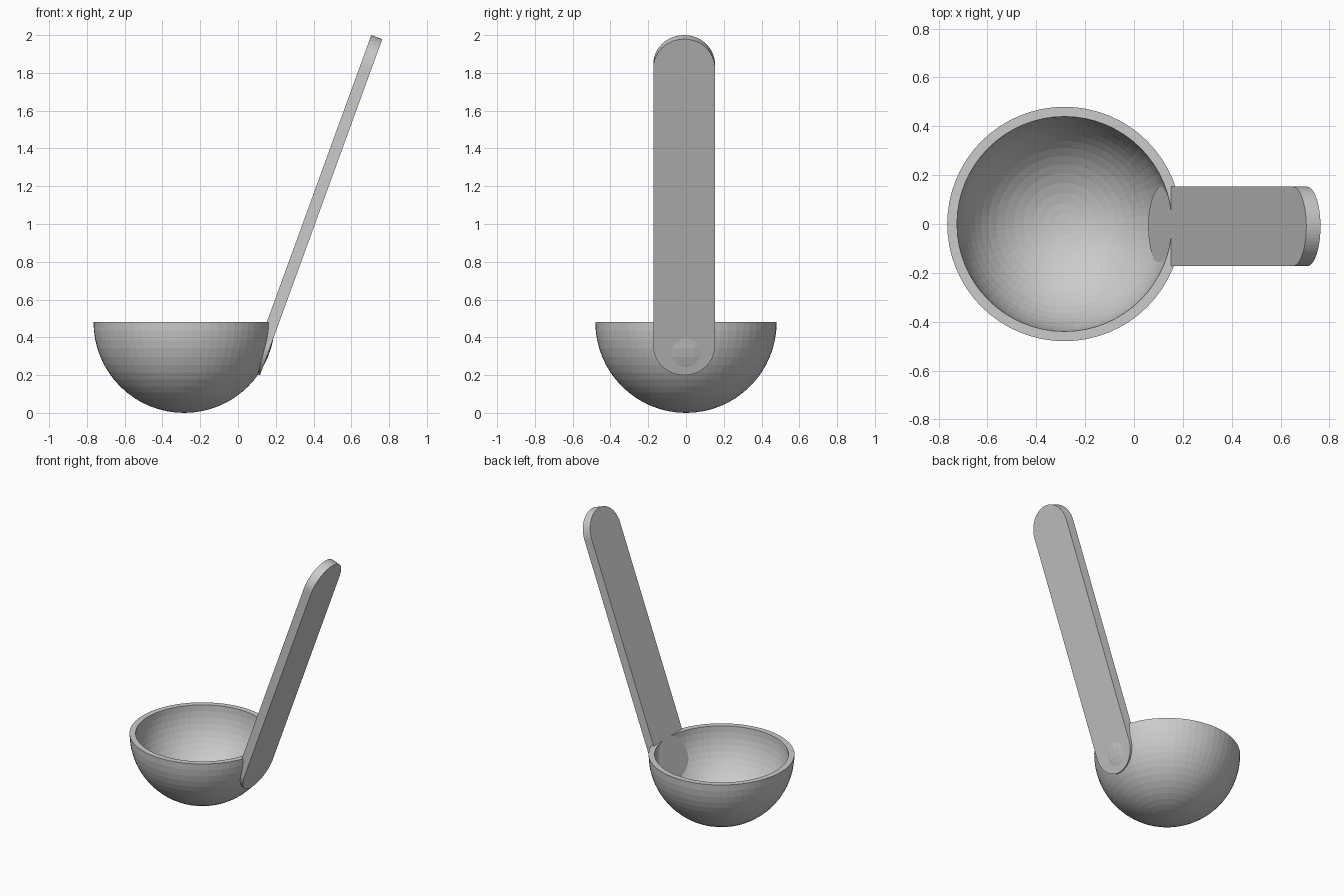
import bpy, bmesh
from math import sin, cos, pi, radians
from mathutils import Vector, Matrix

if "Cube" in bpy.data.objects:
    bpy.data.objects.remove(bpy.data.objects["Cube"])

CENTRE = Vector((-0.285, 0, 0.48))   # centre of the bowl's rim plane
R_OUT, R_IN = 0.48, 0.44
TILT = radians(20)


def add_object(name, bm):
    bmesh.ops.recalc_face_normals(bm, faces=bm.faces)
    mesh = bpy.data.meshes.new(name)
    bm.to_mesh(mesh)
    bm.free()
    obj = bpy.data.objects.new(name, mesh)
    bpy.context.collection.objects.link(obj)
    return obj


# Bowl: faceted half shell, lathed from an outer and an inner arc
bm = bmesh.new()
steps = 16
outer = [(R_OUT * sin(i * pi / 2 / steps), -R_OUT * cos(i * pi / 2 / steps)) for i in range(steps + 1)]
inner = [(x * R_IN / R_OUT, z * R_IN / R_OUT) for x, z in reversed(outer)]
verts = [bm.verts.new((x, 0, z)) for x, z in outer + inner]
edges = [bm.edges.new(pair) for pair in zip(verts, verts[1:])]
bmesh.ops.spin(bm, geom=verts + edges, cent=(0, 0, 0), axis=(0, 0, 1),
               angle=2 * pi, steps=64, use_duplicate=False)
bmesh.ops.remove_doubles(bm, verts=bm.verts, dist=1e-4)
bmesh.ops.dissolve_degenerate(bm, edges=bm.edges, dist=1e-5)
bowl = add_object("bowl", bm)
bowl.location = CENTRE

# Handle: flat bar with two rounded ends, leaning outward through the bowl wall
bm = bmesh.new()
half, thick, z0, z1 = 0.163, 0.062, -0.126, 1.767
n = 32
outline = [(half * cos(i * pi / n), z1 - half + half * sin(i * pi / n)) for i in range(n + 1)]
outline += [(-half * cos(i * pi / n), z0 + half - half * sin(i * pi / n)) for i in range(n + 1)]
face = bm.faces.new([bm.verts.new((0.473, y, z)) for y, z in outline])
ext = bmesh.ops.extrude_face_region(bm, geom=[face])
moved = [g for g in ext["geom"] if isinstance(g, bmesh.types.BMVert)]
bmesh.ops.translate(bm, verts=moved, vec=(-thick, 0, 0))
if not face.is_valid or len(bm.faces) == len(outline) + 1:
    bmesh.ops.holes_fill(bm, edges=[e for e in bm.edges if e.is_boundary], sides=0)
bmesh.ops.transform(bm, verts=bm.verts, matrix=Matrix.Rotation(TILT, 4, 'Y'))
handle = add_object("handle", bm)
handle.location = CENTRE + Vector((0, -0.01, 0))
